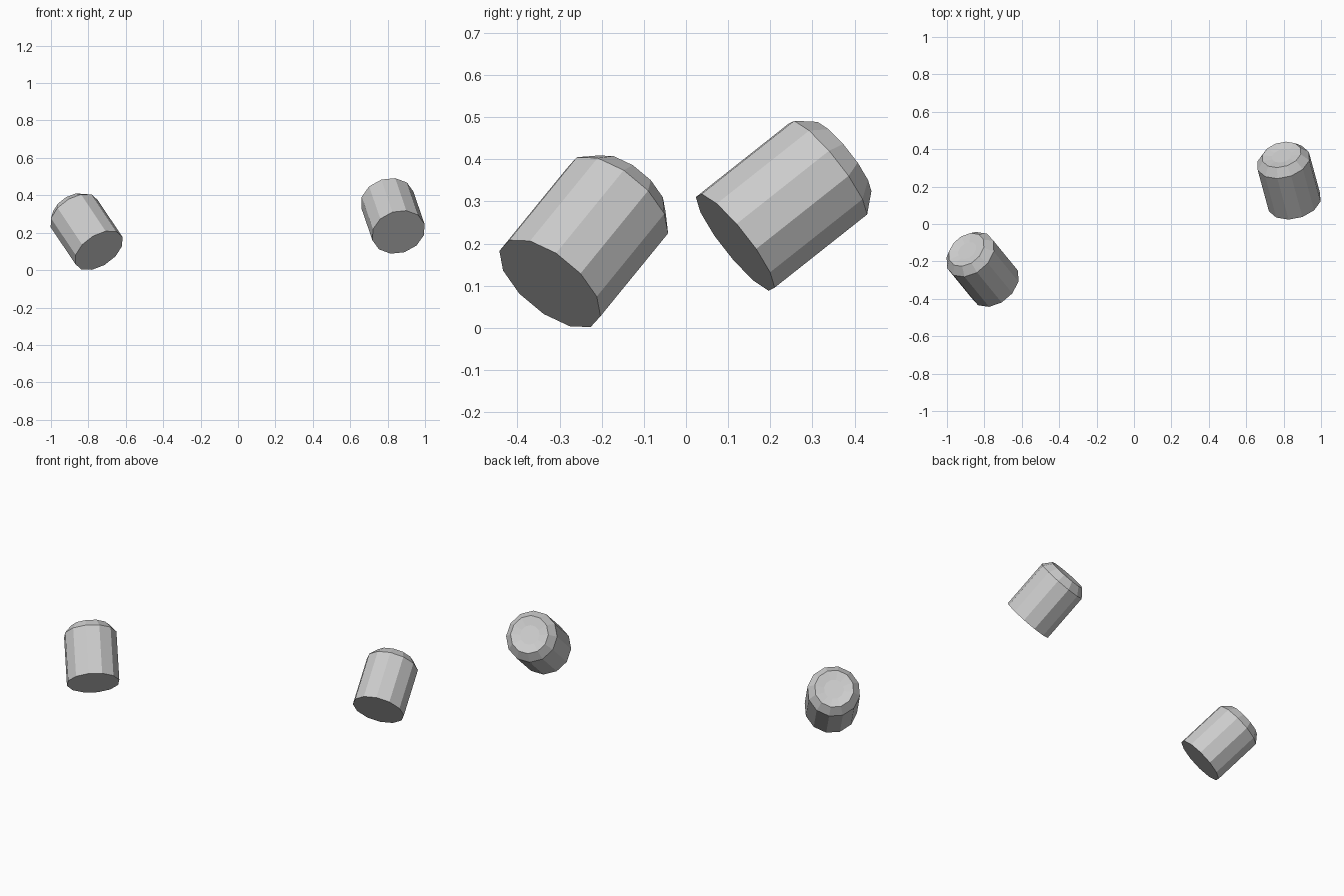
import bpy, bmesh, math
from mathutils import Vector

if "Cube" in bpy.data.objects:
    bpy.data.objects.remove(bpy.data.objects["Cube"])

SIDES = 12
R = 0.146
# (radius, height) rings from the base, over the chamfer, into the shallow dimple
PROFILE = [(R, 0.0), (R, 0.286), (R * 0.74, 0.331), (R * 0.38, 0.322)]


def capped_stub(name, base, axis, corner):
    """Lathed 12-sided stub: base centre, axis direction, direction of one corner."""
    base, w = Vector(base), Vector(axis).normalized()
    u = Vector(corner)
    u = (u - w * u.dot(w)).normalized()
    v = w.cross(u)
    bm = bmesh.new()
    rings = []
    for r, h in PROFILE:
        ring = []
        for i in range(SIDES):
            a = 2 * math.pi * i / SIDES
            ring.append(bm.verts.new(base + w * h + (u * math.cos(a) + v * math.sin(a)) * r))
        rings.append(ring)
    for lo, hi in zip(rings, rings[1:]):
        for i in range(SIDES):
            j = (i + 1) % SIDES
            bm.faces.new((lo[i], lo[j], hi[j], hi[i]))
    # flat base and dimple floor
    bm.faces.new(rings[0][::-1])
    bm.faces.new(rings[-1])
    bmesh.ops.recalc_face_normals(bm, faces=bm.faces)
    mesh = bpy.data.meshes.new(name)
    bm.to_mesh(mesh)
    bm.free()
    obj = bpy.data.objects.new(name, mesh)
    bpy.context.collection.objects.link(obj)
    return obj


# two tilted stubs, left one nearer the front
capped_stub("left_stub", (-0.744, -0.323, 0.105), (-0.46, 0.561, 0.688), (0.031, 0.119, -0.078))
capped_stub("right_stub", (0.858, 0.117, 0.203), (-0.209, 0.766, 0.606), (0.042, -0.079, 0.115))
